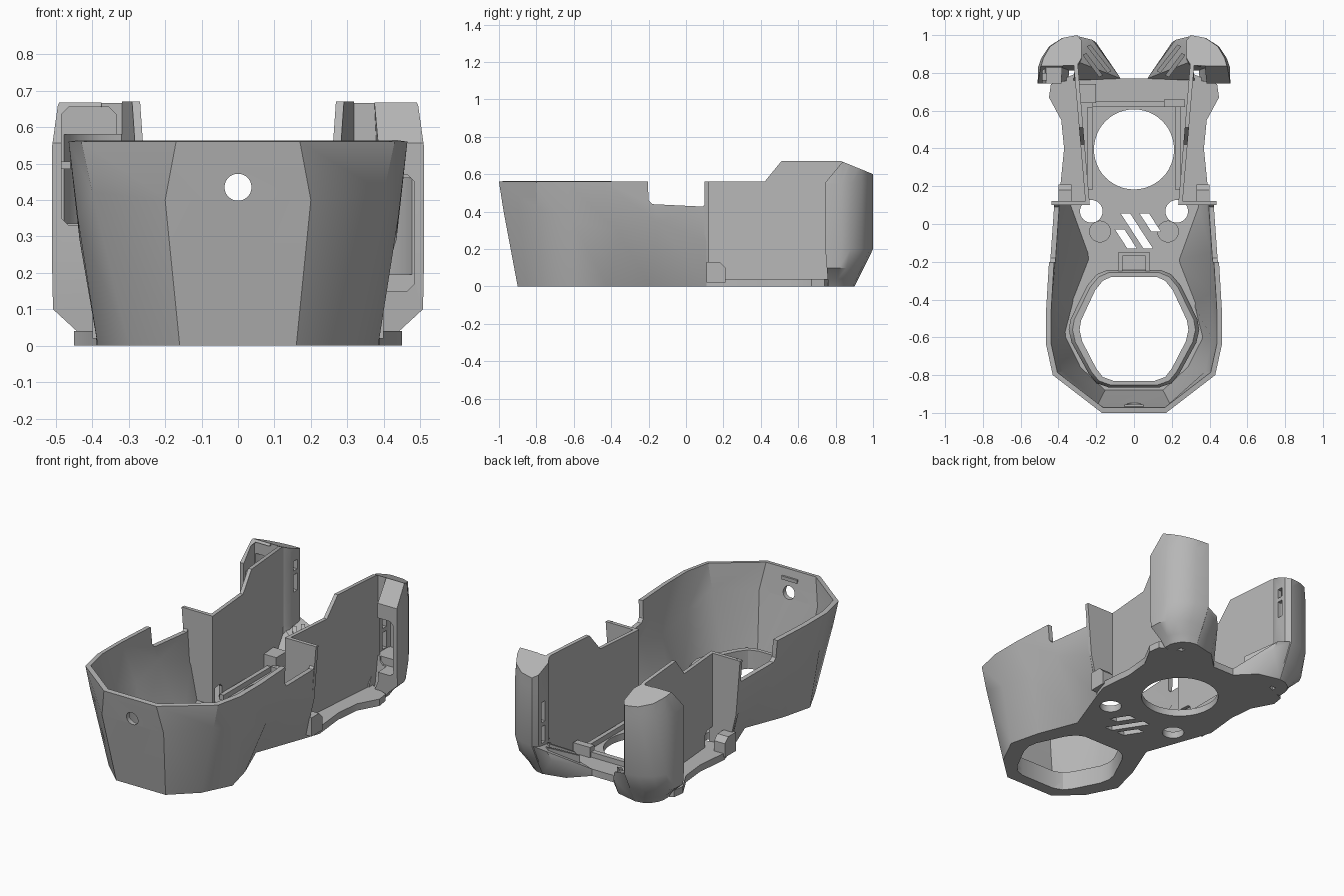
import bpy, bmesh, math

if "Cube" in bpy.data.objects:
    bpy.data.objects.remove(bpy.data.objects["Cube"])

grey = bpy.data.materials.new("plain_grey")
grey.use_nodes = True
grey.diffuse_color = (0.47, 0.47, 0.47, 1)
grey.node_tree.nodes["Principled BSDF"].inputs["Base Color"].default_value = grey.diffuse_color


def finish(name, bm, fix=True):
    if fix:
        bmesh.ops.recalc_face_normals(bm, faces=bm.faces)
    me = bpy.data.meshes.new(name)
    bm.to_mesh(me)
    bm.free()
    me.materials.append(grey)
    ob = bpy.data.objects.new(name, me)
    bpy.context.collection.objects.link(ob)
    return ob


def loft(name, rings):
    """Closed solid through rings of equal length."""
    bm = bmesh.new()
    rows = [[bm.verts.new(p) for p in r] for r in rings]
    n = len(rows[0])
    for a, b in zip(rows, rows[1:]):
        for i in range(n):
            j = (i + 1) % n
            bm.faces.new((a[i], a[j], b[j], b[i]))
    bm.faces.new(rows[0][::-1])
    bm.faces.new(rows[-1])
    return finish(name, bm)


def prism(name, pts, axis, lo, hi):
    place = {"x": lambda p, t: (t, p[0], p[1]),
             "y": lambda p, t: (p[0], t, p[1]),
             "z": lambda p, t: (p[0], p[1], t)}[axis]
    return loft(name, [[place(p, t) for p in pts] for t in (lo, hi)])


def box(name, x, y, z):
    return prism(name, [(x[0], y[0]), (x[1], y[0]), (x[1], y[1]), (x[0], y[1])], "z", *z)


def disc(cx, cy, r, n=48):
    return [(cx + r * math.cos(i * math.tau / n), cy + r * math.sin(i * math.tau / n)) for i in range(n)]


def both(half):
    """Half outline, continued by its mirror image."""
    return half + [(-x, y) for x, y in reversed(half)]


def apply(ob, kind, **settings):
    m = ob.modifiers.new(kind.title(), kind)
    for k, v in settings.items():
        setattr(m, k, v)
    bpy.context.view_layer.objects.active = ob
    bpy.ops.object.modifier_apply(modifier=m.name)
    return ob


def mirror(ob):
    return apply(ob, "MIRROR", use_mirror_merge=False)


def cut(ob, *cutters):
    for c in cutters:
        c.hide_render = True
        apply(ob, "BOOLEAN", object=c, operation="DIFFERENCE", solver="EXACT")
        bpy.data.objects.remove(c)
    return ob


# Faceted front bowl: columns of bottom, middle and top points from back to front
columns = [
    ((.36, .11, 0), (.41, .11, .24), (.43, .11, .56)),
    ((.25, -.19, 0), (.435, -.15, .345), (.45, -.2, .56)),
    ((.34, -.42, 0), (.435, -.36, .29), (.465, -.45, .56)),
    ((.385, -.6, 0), (.44, -.61, .35), (.465, -.64, .56)),
    ((.3, -.77, 0), (.4, -.795, .42), (.43, -.8, .56)),
    ((.16, -.9, 0), (.2, -.975, .4), (.17, -1, .56))]
columns += [[(-x, y, z) for x, y, z in c] for c in reversed(columns)]
bm = bmesh.new()
grid = [[bm.verts.new(p) for p in c] for c in columns]
for a, b in zip(grid, grid[1:]):
    for k in range(2):
        bm.faces.new((a[k], a[k + 1], b[k + 1], b[k]))
bowl = finish("front_bowl", bm, fix=False)
apply(bowl, "SOLIDIFY", thickness=.027, offset=-1, use_even_offset=True)
notch = [(-.21, .7), (-.2, .46), (-.18, .44), (.09, .427), (.1, .44), (.1, .7)]
cut(bowl, prism("notch_cutter", notch, "x", -.6, .6),
    prism("front_hole_cutter", disc(0, .435, .037), "y", -1.1, -.85))

# Floor plate with its openings
hexagon = both([(.12, -.28), (.165, -.3), (.205, -.35), (.28, -.51), (.288, -.56), (.275, -.62),
                (.2, -.765), (.165, -.81), (.11, -.83)])
outline = both([(.075, .77), (.3, .8), (.44, .74), (.45, .67), (.385, .55), (.37, .4), (.39, .2),
                (.36, .11), (.25, -.19), (.34, -.42), (.385, -.6), (.3, -.77), (.16, -.9)])
floor = prism("floor_plate", outline, "z", 0, .04)
cut(floor, prism("hex_cutter", hexagon, "z", -.1, .3),
    prism("round_cutter", disc(0, .395, .212), "z", -.1, .3))
for s in (-1, 1):
    cut(floor, prism("screw_cutter", disc(s * .226, .067, .06, 32), "z", -.1, .3),
        prism("recess_cutter", disc(s * .18, -.04, .055, 32), "z", .03, .3))
for x, top, low in ((-.1, -.03, -.13), (-.07, .055, -.13), (.03, .055, -.04)):
    run = (top - low) * .65
    slot = [(x, top), (x + .05, top), (x + .05 + run, low), (x + run, low)]
    cut(floor, prism("slot_cutter", slot, "z", -.1, .3))

# Raised lip around the front opening
lip_shape = [(x * 1.2, -.555 + (y + .555) * 1.13) for x, y in hexagon]
top_shape = [(x * 1.13, -.555 + (y + .555) * 1.08) for x, y in hexagon]
lip = loft("opening_lip", [[(x, y, .005) for x, y in lip_shape], [(x, y, .08) for x, y in lip_shape],
                           [(x, y, .11) for x, y in top_shape]])
cut(lip, prism("lip_cutter", hexagon, "z", -.1, .3))

# Rear side walls, leaning outwards towards the back
side = [(.1, .13), (.18, .13), (.2, .11), (.2, .03), (.86, .03), (.86, .655), (.83, .67),
        (.51, .67), (.42, .56), (.1, .56)]
wall = prism("side_walls", side, "x", .234, .256)
for v in wall.data.vertices:
    v.co.x += .085 * (v.co.y - .1)
mirror(wall)

# Cross panels joining bowl and walls, with the tabs at their feet
mirror(prism("cross_panels", [(.236, .03), (.36, .03), (.41, .24), (.436, .56), (.236, .56)], "y", .1, .122))
mirror(prism("foot_tabs", [(.11, .02), (.21, .02), (.21, .1), (.18, .13), (.11, .13)], "x", .33, .4))

# Rear pods: rounded plan, chamfered foot and sloping cap
plan = [(.3, .84), (.38, .84), (.385, .745), (.51, .745), (.508, .83), (.49, .88), (.45, .94),
        (.38, .985), (.3, 1.0), (.277, .97), (.277, .88)]
hollow = [(.335, .8), (.485, .8), (.485, .83), (.467, .87), (.435, .92), (.375, .96),
          (.31, .972), (.302, .95), (.302, .88)]


def make_pod(name, sign, low, high):
    rings = [[(.3 + (x - .3) * (sx if x > .3 else 1), .78 + (y - .78) * sy, z) for x, y in plan]
             for z, sx, sy in ((0, .55, .55), (.04, .68, .64), (.1, .99, .78), (.2, 1, 1), (.55, 1, 1), (.67, .93, 1))]
    pod = loft(name, rings)
    r = .02
    pocket = [(.335, low + r), (.335 + r, low), (.485 - r, low), (.485, low + r),
              (.485, high - r), (.485 - r, high), (.335 + r, high), (.335, high - r)]
    mid = (low + high) / 2
    roof = min(high - .01, .58)
    cut(pod,
        prism("cap_cutter", [(.83, .67), (1.1, .56), (1.1, .8), (.83, .8)], "x", 0, 1),
        prism("brow_cutter", [(.84, .67), (.74, .55), (.6, .55), (.6, .8), (.84, .8)], "x", 0, 1),
        prism("pocket_cutter", pocket, "y", .6, .845),
        prism("hollow_cutter", hollow, "z", max(low, .19) + .005, roof),
        box("lower_slot_cutter", (.2, .34), (.91, .945), (low + .05, mid - .012)),
        box("upper_slot_cutter", (.2, .34), (.91, .945), (mid + .012, roof - .02)))
    if sign < 0:
        for v in pod.data.vertices:
            v.co.x *= -1
        pod.data.flip_normals()


make_pod("left_pod", 1, .15, .47)
make_pod("right_pod", -1, .33, .655)
box("right_pod_bar", (-.5, -.46), (.76, .8), (.485, .505))

# Low chamfered feet between the pods and the floor
bm = bmesh.new()
for p in ((.07, .77, 0), (.07, .77, .04), (.17, .87, 0), (.3, .9, 0), (.32, .76, 0), (.32, .76, .06),
          (.3, .995, .2), (.22, .975, .18), (.2, .96, .13), (.3, .86, .18)):
    bm.verts.new(p)
bmesh.ops.convex_hull(bm, input=bm.verts)
mirror(finish("rear_feet", bm))

# Ribs on the feet
for i in range(2):
    d = i * .045
    rib = loft("foot_rib", [[(.12 + d, .81 - d / 2, z), (.14 + d, .8 - d / 2, z),
                             (.25 + d / 2, .94 - d, z + .07), (.23 + d / 2, .95 - d, z + .07)]
                            for z in (.04, .12)])
    mirror(rib)

# Interior fittings on the floor
box("rear_ridge", (-.22, .2), (.62, .65), (.03, .07))
mirror(box("floor_rails", (.22, .245), (.18, .62), (.03, .07)))
box("corner_bracket", (-.29, -.2), (.64, .74), (.03, .12))
box("corner_stop", (.16, .27), (.62, .66), (.03, .1))
clip = box("front_clip", (-.085, .085), (-.25, -.15), (.03, .09))
cut(clip, box("clip_cutter", (-.06, .06), (-.3, -.17), (.05, .2)))
box("front_catch", (-.05, .05), (-.975, -.955), (.5, .52))

for ob in bpy.context.collection.objects:
    if ob.type == "MESH" and grey.name in ob.data.materials:
        bpy.ops.object.select_all(action="DESELECT")
        ob.select_set(True)
        bpy.context.view_layer.objects.active = ob
        bpy.ops.object.shade_smooth_by_angle(angle=math.radians(32))
